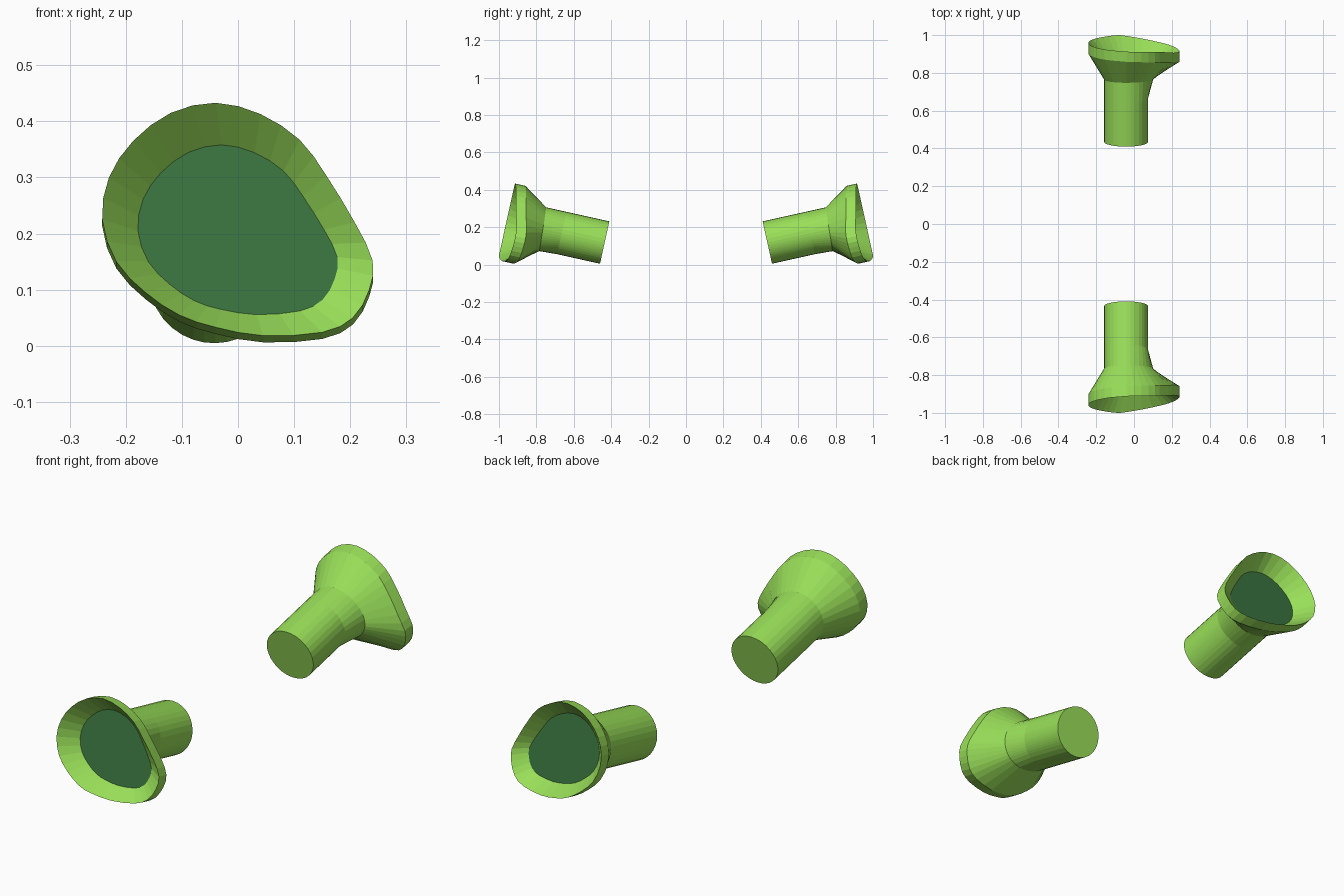
import bpy, math
from mathutils import Vector

if "Cube" in bpy.data.objects:
    bpy.data.objects.remove(bpy.data.objects["Cube"])

TILT = math.radians(12.5)
AXIS = Vector((0, -math.cos(TILT), math.sin(TILT)))   # outward along the ear
UP = Vector((0, math.sin(TILT), math.cos(TILT)))
CX, CV, R = -0.042, 0.021, 0.116                      # stem centre and radius

def place(u, v, w):
    return Vector((u, 0, 0)) + UP * v + AXIS * w

def material(name, rgb):
    m = bpy.data.materials.new(name)
    m.diffuse_color = (*rgb, 1)
    m.use_nodes = True
    m.node_tree.nodes["Principled BSDF"].inputs["Base Color"].default_value = m.diffuse_color
    return m

def rim_w(u, v):
    # rim is flat on one side and bends back toward the lobe
    return 0.987 - max(0, u + 0.08) * (0.2 - 0.6 * max(0, v))

def spline(pts):
    # closed Catmull-Rom, two samples per control point
    out, n = [], len(pts)
    for i in range(n):
        a, b, c, d = (Vector(pts[(i + k) % n]) for k in (-1, 0, 1, 2))
        out += [b, (9 * (b + c) - a - d) / 16]
    return out

# rim outline as seen from the front (x, z)
outline = spline([(.208, .22), (.157, .304), (.11, .367), (.04, .413), (-.04, .433),
                  (-.12, .415), (-.187, .365), (-.23, .30), (-.242, .225), (-.217, .15),
                  (-.165, .095), (-.105, .055), (-.04, .033), (.045, .018), (.15, .024),
                  (.205, .05), (.234, .1), (.24, .152)])

# convert outline to the ear's tilted plane
rim = []
for x, z in outline:
    v = 0
    for _ in range(6):
        v = (z - AXIS.z * rim_w(x, v)) / UP.z
    rim.append((x, v))

angles = [math.atan2(v - CV, u - CX) for u, v in rim]

def circle(w):
    return [place(CX + R * math.cos(a), CV + R * math.sin(a), w) for a in angles]

# collar: circle bulging toward the lobe
collar = []
for a in angles:
    r = R + 0.03 * max(0, math.cos(a + 0.3)) ** 2
    collar.append(place(CX + r * math.cos(a), CV + r * math.sin(a), 0.788 + 0.008 * math.sin(a)))

back_rim = [place(u, v, rim_w(u, v) - 0.055) for u, v in rim]
front_rim = [place(u, v, rim_w(u, v)) for u, v in rim]
floor = [place(u * 0.737, 0.014 + (v - 0.018) * 0.735,
               0.905 - 0.25 * (0.987 - rim_w(u, v))) for u, v in rim]

def build(name, rings, mat, cap):
    n = len(rim)
    faces = [(k * n + i, k * n + (i + 1) % n, (k + 1) * n + (i + 1) % n, (k + 1) * n + i)
             for k in range(len(rings) - 1) for i in range(n)]
    faces.append(tuple(range(n))[::cap])
    me = bpy.data.meshes.new(name)
    me.from_pydata([p for r in rings for p in r], [], faces)
    me.materials.append(mat)
    ob = bpy.data.objects.new(name, me)
    bpy.context.collection.objects.link(ob)
    # second ear on the opposite side
    m = ob.modifiers.new("Mirror", 'MIRROR')
    m.use_axis = (False, True, False)
    m.use_mirror_merge = False
    return ob

# stem, flare, rim and cup wall
build("ear_shells", [circle(0.45), circle(0.685), collar, back_rim, front_rim, floor],
      material("light_green", (0.32, 0.74, 0.1)), -1)
# dark floor of the cup
build("ear_inners", [floor], material("dark_green", (0.04, 0.17, 0.05)), 1)
